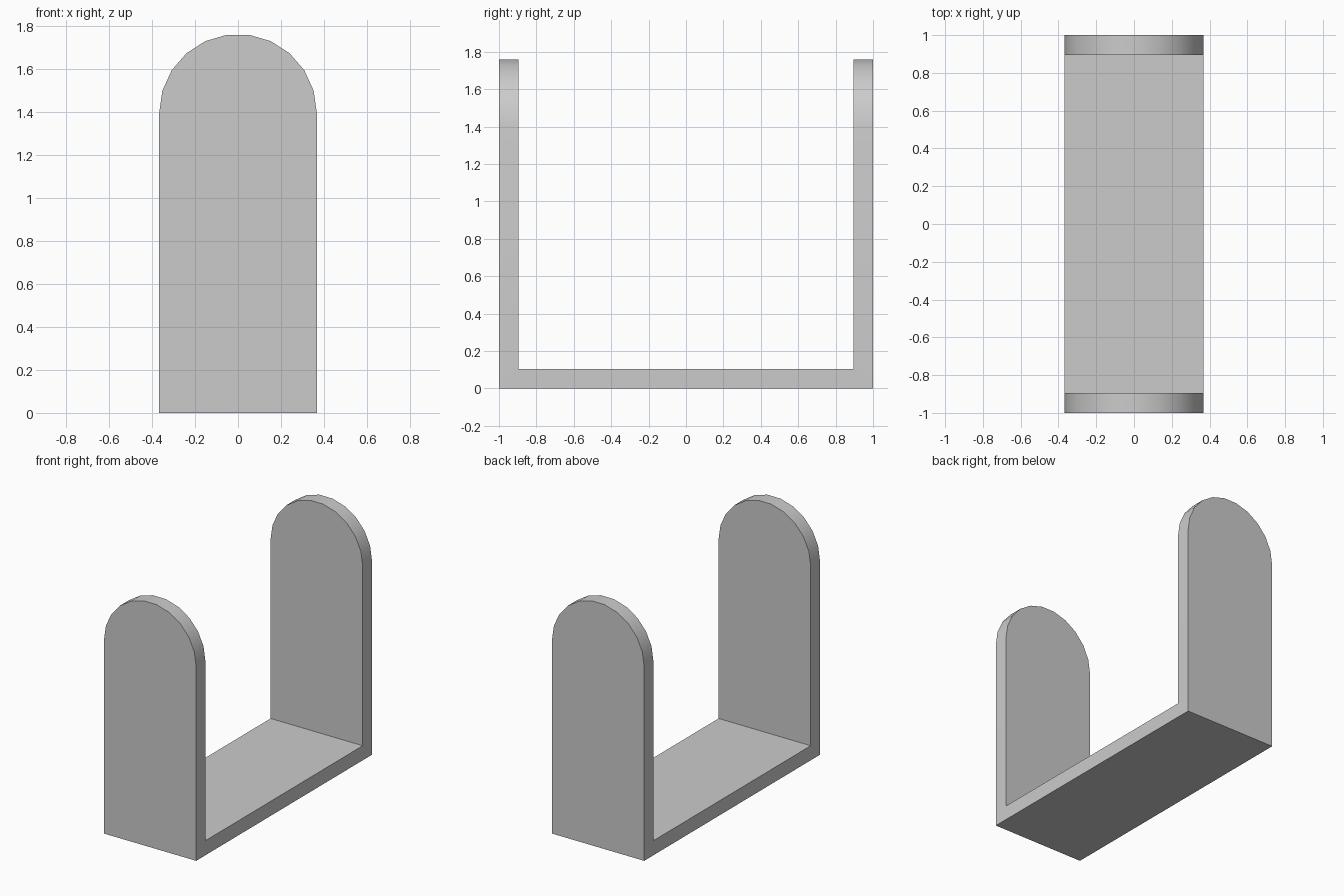
import bpy
import bmesh
import math

HALF_WIDTH = 0.367
SPRING_Z = 1.397     # height where the rounded top begins
THICKNESS = 0.105
ARC_STEPS = 11

cube = bpy.data.objects.get("Cube")
if cube:
    bpy.data.objects.remove(cube, do_unlink=True)

grey = bpy.data.materials.new("plain_grey")
grey.use_nodes = True
grey.diffuse_color = (0.6, 0.6, 0.6, 1)
grey.node_tree.nodes["Principled BSDF"].inputs["Base Color"].default_value = (0.6, 0.6, 0.6, 1)


def extrude_profile(name, points, y_start, y_end):
    """Solid made by extruding an x-z outline along y."""
    bm = bmesh.new()
    face = bm.faces.new([bm.verts.new((x, y_start, z)) for x, z in points])
    result = bmesh.ops.extrude_face_region(bm, geom=[face])
    moved = [v for v in result["geom"] if isinstance(v, bmesh.types.BMVert)]
    bmesh.ops.translate(bm, verts=moved, vec=(0, y_end - y_start, 0))
    bmesh.ops.recalc_face_normals(bm, faces=bm.faces)
    mesh = bpy.data.meshes.new(name)
    bm.to_mesh(mesh)
    bm.free()
    mesh.materials.append(grey)
    obj = bpy.data.objects.new(name, mesh)
    bpy.context.collection.objects.link(obj)
    return obj


# Round-topped block running the full length
outline = [(-HALF_WIDTH, 0), (HALF_WIDTH, 0)]
for i in range(ARC_STEPS + 1):
    a = math.pi * i / ARC_STEPS
    outline.append((HALF_WIDTH * math.cos(a), SPRING_Z + HALF_WIDTH * math.sin(a)))
bracket = extrude_profile("u_bracket", outline, -1, 1)

# Gap between the two uprights, leaving the base plate
gap = [(-1, THICKNESS), (1, THICKNESS), (1, 2), (-1, 2)]
cutter = extrude_profile("gap_cutter", gap, THICKNESS - 1, 1 - THICKNESS)
cutter.hide_render = True

cut = bracket.modifiers.new("cut_gap", "BOOLEAN")
cut.operation = "DIFFERENCE"
cut.solver = "EXACT"
cut.object = cutter

bpy.ops.object.select_all(action="DESELECT")
bpy.context.view_layer.objects.active = bracket
bracket.select_set(True)
bpy.ops.object.modifier_apply(modifier=cut.name)
bpy.data.objects.remove(cutter, do_unlink=True)
bpy.ops.object.shade_smooth_by_angle(angle=math.radians(30))
